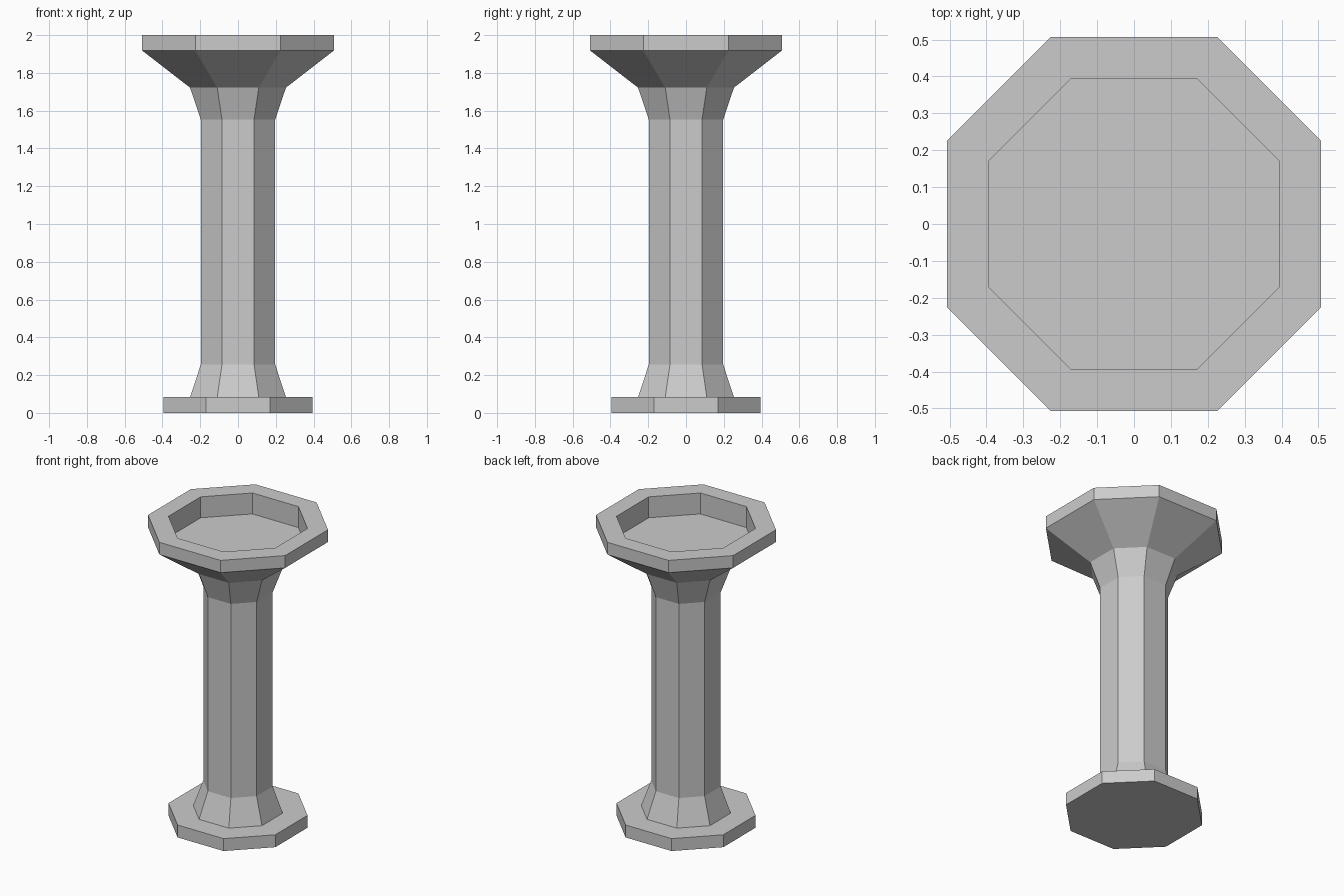
import bpy, bmesh

if "Cube" in bpy.data.objects:
    bpy.data.objects.remove(bpy.data.objects["Cube"])

# Octagonal rings from bottom to recess floor: (half width, corner offset, z)
PROFILE = [
    (0.395, 0.170, 0.0),    # foot slab
    (0.395, 0.170, 0.083),
    (0.254, 0.110, 0.083),  # lower flare
    (0.197, 0.085, 0.256),  # shaft
    (0.197, 0.085, 1.553),
    (0.254, 0.110, 1.722),  # upper flare
    (0.507, 0.226, 1.918),  # bowl rim
    (0.507, 0.226, 2.0),
    (0.395, 0.170, 2.0),    # recess
    (0.395, 0.170, 1.86),
]


def octagon(bm, a, b, z):
    pts = [(a, -b), (a, b), (b, a), (-b, a), (-a, b), (-a, -b), (-b, -a), (b, -a)]
    return [bm.verts.new((x, y, z)) for x, y in pts]


# Pedestal: loft the rings, then cap foot and recess floor
bm = bmesh.new()
rings = [octagon(bm, *p) for p in PROFILE]
for lo, hi in zip(rings, rings[1:]):
    for i in range(8):
        j = (i + 1) % 8
        bm.faces.new((lo[i], lo[j], hi[j], hi[i]))
bm.faces.new(rings[0][::-1])
bm.faces.new(rings[-1])
bmesh.ops.recalc_face_normals(bm, faces=bm.faces)

mesh = bpy.data.meshes.new("pedestal_basin")
bm.to_mesh(mesh)
bm.free()
bpy.context.collection.objects.link(bpy.data.objects.new("pedestal_basin", mesh))
